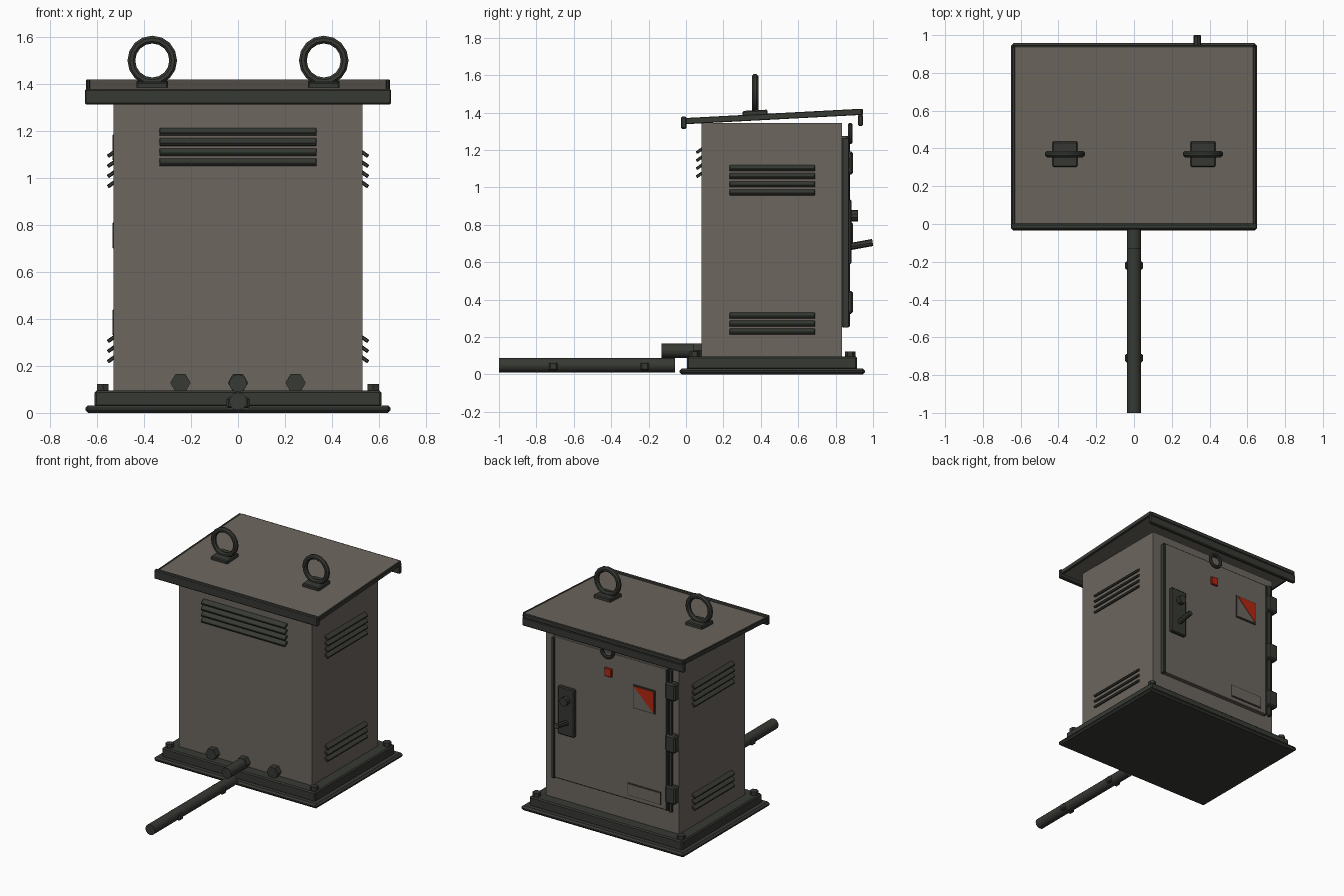
import bpy, bmesh, math
from mathutils import Vector, Matrix

if "Cube" in bpy.data.objects:
    bpy.data.objects.remove(bpy.data.objects["Cube"])


def material(name, rgb):
    m = bpy.data.materials.new(name)
    m.diffuse_color = (*rgb, 1)
    m.use_nodes = True
    m.node_tree.nodes["Principled BSDF"].inputs["Base Color"].default_value = m.diffuse_color
    return m


PANEL = material("warm grey panel", (0.150, 0.133, 0.112))
TRIM = material("dark metal trim", (0.038, 0.041, 0.034))
RED = material("warning red", (0.45, 0.02, 0.006))


def finish(name, bm, mat, smooth=False):
    bmesh.ops.recalc_face_normals(bm, faces=bm.faces)
    me = bpy.data.meshes.new(name)
    bm.to_mesh(me)
    bm.free()
    me.materials.append(mat)
    ob = bpy.data.objects.new(name, me)
    bpy.context.collection.objects.link(ob)
    if smooth:
        bpy.context.view_layer.objects.active = ob
        ob.select_set(True)
        bpy.ops.object.shade_smooth_by_angle(angle=math.radians(35))
        ob.select_set(False)
    return ob


def box(name, xs, ys, zs, mat, bevel=0.0, tilt=0.0, axis='X'):
    """Box between limits, optionally bevelled and tilted about its centre."""
    bm = bmesh.new()
    bmesh.ops.create_cube(bm, size=1)
    bmesh.ops.scale(bm, verts=bm.verts, vec=(xs[1] - xs[0], ys[1] - ys[0], zs[1] - zs[0]))
    if bevel:
        bmesh.ops.bevel(bm, geom=bm.edges[:], offset=bevel, segments=1, affect='EDGES')
    centre = Vector((sum(xs) / 2, sum(ys) / 2, sum(zs) / 2))
    bmesh.ops.transform(bm, verts=bm.verts,
                        matrix=Matrix.Translation(centre) @ Matrix.Rotation(tilt, 4, axis))
    return finish(name, bm, mat)


def rod(name, a, b, r, mat, sides=12, turn=0.0):
    """Cylinder from point a to point b."""
    a, b = Vector(a), Vector(b)
    bm = bmesh.new()
    bmesh.ops.create_cone(bm, cap_ends=True, segments=sides, radius1=r, radius2=r, depth=(b - a).length)
    rot = (b - a).to_track_quat('Z', 'Y').to_matrix().to_4x4()
    bmesh.ops.transform(bm, verts=bm.verts, matrix=Matrix.Translation((a + b) / 2) @ rot
                        @ Matrix.Rotation(turn, 4, 'Z'))
    return finish(name, bm, mat, smooth=sides > 8)


def ring(name, centre, major, minor, mat, segs=16, sides=8):
    """Upright ring whose axis runs along y."""
    bm = bmesh.new()
    loops = []
    for i in range(segs):
        t = 2 * math.pi * i / segs
        loop = []
        for j in range(sides):
            p = 2 * math.pi * (j + 0.5) / sides
            d = major + minor * math.cos(p)
            loop.append(bm.verts.new((centre[0] + d * math.cos(t), centre[1] + minor * math.sin(p),
                                      centre[2] + d * math.sin(t))))
        loops.append(loop)
    for i in range(segs):
        u, v = loops[i], loops[(i + 1) % segs]
        for j in range(sides):
            k = (j + 1) % sides
            bm.faces.new((u[j], u[k], v[k], v[j]))
    return finish(name, bm, mat, smooth=True)


# base and cabinet
box("base_flange", (-0.65, 0.65), (-0.035, 0.957), (0, 0.032), TRIM, 0.012)
box("base_plinth", (-0.61, 0.61), (0.005, 0.915), (0.025, 0.095), TRIM, 0.008)
box("cabinet_body", (-0.53, 0.53), (0.083, 0.835), (0.09, 1.344), PANEL)
for x in (-0.575, 0.575):
    for y in (0.045, 0.877):
        rod("base_bolt", (x, y, 0.085), (x, y, 0.122), 0.028, TRIM, 6)

# sloping roof with lips and side trims
SLOPE = math.atan2(0.05, 0.95)
box("roof_panel", (-0.635, 0.635), (-0.02, 0.94), (1.363, 1.393), PANEL, 0.004, SLOPE)
box("roof_front_lip", (-0.652, 0.652), (-0.028, 0.002), (1.313, 1.378), TRIM, 0.006)
box("roof_back_lip", (-0.645, 0.645), (0.92, 0.947), (1.328, 1.388), TRIM, 0.006)
box("roof_back_edge", (-0.635, 0.635), (0.93, 0.947), (1.386, 1.418), TRIM, 0.005)
for s in (-1, 1):
    x = s * 0.638
    box("roof_side_trim", (x - 0.008, x + 0.008), (-0.02, 0.94), (1.362, 1.395), TRIM, 0.003, SLOPE)

# lifting eyes
for s in (-1, 1):
    x = s * 0.365
    box("lifting_pad", (x - 0.067, x + 0.067), (0.303, 0.437), (1.37, 1.412), TRIM, 0.006, SLOPE)
    ring("lifting_ring", (x, 0.37, 1.50), 0.089, 0.018, TRIM)

# louvre slats, outer edge lower
for i in range(4):
    z = 1.196 - 0.043 * i
    box("front_louvre", (-0.335, 0.335), (0.052, 0.092), (z - 0.008, z + 0.008), TRIM, 0.003, math.radians(35))
side_heights = [1.103 - 0.043 * i for i in range(4)] + [0.315 - 0.043 * i for i in range(3)]
for s in (-1, 1):
    for z in side_heights:
        x = s * 0.538
        box("side_louvre", (x - 0.02, x + 0.02), (0.232, 0.69), (z - 0.008, z + 0.008), TRIM, 0.003,
            s * math.radians(35), 'Y')

# front wall nuts and cable conduit
for x in (-0.245, 0, 0.245):
    rod("front_nut", (x, 0.04, 0.128), (x, 0.09, 0.128), 0.043, TRIM, 6, math.pi / 2)
rod("conduit_stub", (0, -0.132, 0.126), (0, 0.09, 0.126), 0.038, TRIM)
rod("conduit_pipe", (0, -1.0, 0.049), (0, -0.058, 0.049), 0.038, TRIM)
for y in (-0.71, -0.22):
    box("conduit_clamp", (-0.048, 0.048), (y - 0.022, y + 0.022), (0.02, 0.066), TRIM, 0.008)

# back door with edge strips and hinges
box("door_panel", (-0.455, 0.455), (0.83, 0.862), (0.255, 1.275), PANEL, 0.004)
box("door_edge_strip", (0.442, 0.464), (0.835, 0.872), (0.25, 1.265), TRIM, 0.004)
box("hinge_edge_strip", (-0.462, -0.448), (0.835, 0.868), (0.255, 1.275), TRIM, 0.003)
rod("hinge_pin", (-0.483, 0.862, 0.255), (-0.483, 0.862, 1.275), 0.014, TRIM, 8)
for z in (1.13, 0.755, 0.385):
    box("door_hinge", (-0.535, -0.455), (0.835, 0.892), (z - 0.062, z + 0.062), TRIM, 0.010)

# lock plate, lock barrel and lever
box("lock_plate", (0.275, 0.405), (0.855, 0.884), (0.59, 0.935), TRIM, 0.006)
rod("lock_barrel", (0.335, 0.87, 0.848), (0.335, 0.92, 0.848), 0.03, TRIM, 10)
rod("door_lever", (0.335, 0.87, 0.682), (0.335, 0.998, 0.705), 0.019, TRIM, 8)

# door ring, red lamp, warning sign and name plate
ring("door_ring", (0.01, 0.878, 1.288), 0.045, 0.012, TRIM)
box("red_lamp", (-0.017, 0.041), (0.858, 0.876), (1.10, 1.16), RED, 0.004)
box("sign_frame", (-0.36, -0.185), (0.858, 0.868), (0.925, 1.095), TRIM)
box("sign_plate", (-0.352, -0.193), (0.865, 0.871), (0.933, 1.087), PANEL)
bm = bmesh.new()
corners = [(-0.193, 1.087), (-0.352, 1.087), (-0.352, 0.933)]
tri = bm.faces.new([bm.verts.new((x, 0.870, z)) for x, z in corners])
top = bmesh.ops.extrude_face_region(bm, geom=[tri])
bmesh.ops.translate(bm, verts=[v for v in top["geom"] if isinstance(v, bmesh.types.BMVert)], vec=(0, 0.004, 0))
finish("sign_red_half", bm, RED)
box("name_plate_border", (-0.405, -0.14), (0.858, 0.866), (0.285, 0.375), TRIM)
box("name_plate", (-0.400, -0.145), (0.860, 0.870), (0.290, 0.370), PANEL)
